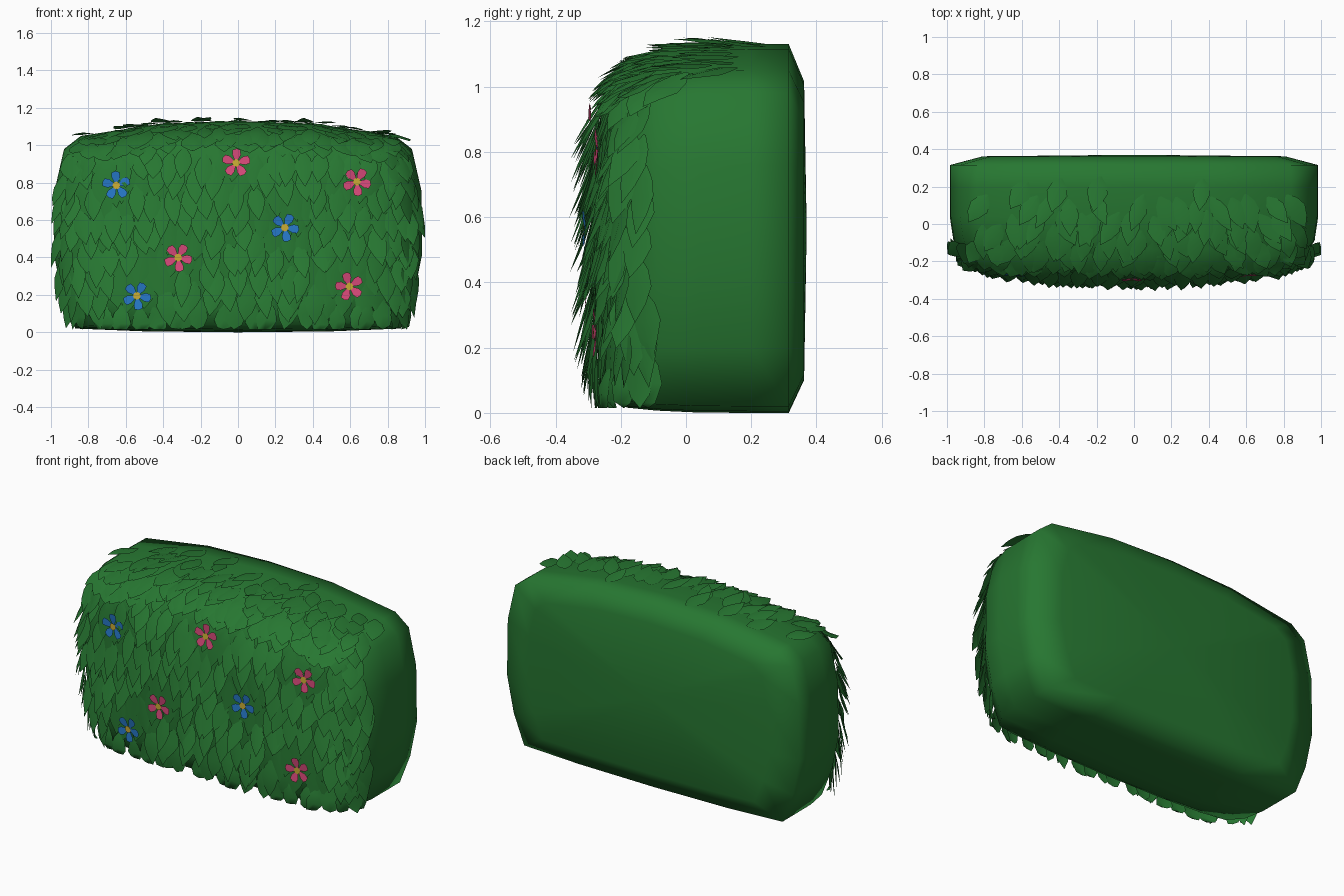
import bpy, math, random
from mathutils import Vector
from mathutils.bvhtree import BVHTree

if "Cube" in bpy.data.objects:
    bpy.data.objects.remove(bpy.data.objects["Cube"])

random.seed(4)


def material(name, color):
    m = bpy.data.materials.new(name)
    m.diffuse_color = (*color, 1)
    m.use_nodes = True
    m.node_tree.nodes["Principled BSDF"].inputs["Base Color"].default_value = m.diffuse_color
    return m


GREEN = material("leaf green", (0.02, 0.184, 0.031))
PINK = material("petal pink", (0.7, 0.07, 0.2))
BLUE = material("petal blue", (0.02, 0.19, 0.58))
YELLOW = material("flower yellow", (0.6, 0.42, 0.035))


def make(name, verts, faces, mat, smooth=False):
    mesh = bpy.data.meshes.new(name)
    mesh.from_pydata([tuple(v) for v in verts], [], faces)
    mesh.materials.append(mat)
    mesh.polygons.foreach_set("use_smooth", [smooth] * len(mesh.polygons))
    mesh.update()
    ob = bpy.data.objects.new(name, mesh)
    bpy.context.collection.objects.link(ob)
    return ob


# Hedge body: one rounded section swept front to back, scaled about a pivot height
section = [(0, 0), (0.5, 0.005), (0.87, 0.02), (0.94, 0.2), (0.985, 0.42),
           (0.98, 0.76), (0.93, 0.98), (0.84, 1.05), (0.42, 1.115), (0, 1.13)]
section += [(-x, z) for x, z in section[-2:0:-1]]
stations = [(-0.278, 0.25, 0.45, 0.5), (-0.262, 0.5, 0.7, 0.4), (-0.23, 0.76, 0.85, 0.25),
            (-0.18, 0.91, 0.92, 0.2), (-0.09, 0.98, 0.965, 0.2), (0.04, 1, 0.995, 0.2),
            (0.2, 1, 1, 0.5), (0.315, 1, 1, 0.5), (0.362, 0.82, 0.81, 0.53)]
N, MID = len(section), 0.565
verts, faces = [], []
for y, sx, sz, piv in stations:
    verts += [Vector((x * sx, y, piv + (z - piv) * sz)) for x, z in section]
for r in range(len(stations) - 1):
    for i in range(N):
        j = (i + 1) % N
        faces.append((r * N + i, r * N + j, (r + 1) * N + j, (r + 1) * N + i))
last = (len(stations) - 1) * N
front_mid, back_mid = len(verts), len(verts) + 1
verts += [Vector((0, -0.283, MID)), Vector((0, 0.37, MID))]
for i in range(N):
    j = (i + 1) % N
    faces.append((front_mid, j, i))
    faces.append((back_mid, last + i, last + j))
# turn every face outward from the middle
centre = Vector((0, 0.04, MID))


def outward(f):
    a, b, c = (verts[k] for k in f[:3])
    return f if (b - a).cross(c - a).dot(a - centre) > 0 else f[::-1]


faces = [outward(f) for f in faces]
make("hedge_body", verts, faces, GREEN, True)
bvh = BVHTree.FromPolygons(verts, faces)

FLOWERS = [(-0.65, 0.785, BLUE), (-0.01, 0.905, PINK), (0.635, 0.805, PINK),
           (0.25, 0.56, BLUE), (-0.32, 0.4, PINK), (-0.54, 0.195, BLUE),
           (0.595, 0.245, PINK)]

# Leaves: folded blades following the body like shingles, tips hanging outward
leaf_verts, leaf_faces = [], []
SHAPE = [(0, 0.12), (0.2, 0.72), (0.45, 1), (0.72, 0.66), (1, 0.02)]


def add_leaf(seed):
    p, n, _, _ = bvh.find_nearest(seed)
    down = Vector((random.uniform(-0.22, 0.22), -0.35, -1))
    if abs(n.x) > 0.6:
        down.y = 0
    d = (down - n * down.dot(n)).normalized()
    side = n.cross(d)
    length = random.uniform(0.17, 0.22)
    width = random.uniform(0.044, 0.058)
    lift = random.uniform(0.04, 0.07) * (0.5 if n.z > 0.6 else 1)
    # lie flat beneath a flower
    tip = p + d * length * 0.6
    if n.y < -0.5 and any(math.hypot(tip.x - f[0], tip.z - f[1]) < 0.16 for f in FLOWERS):
        lift = 0.012
    base = len(leaf_verts)
    for t, w in SHAPE:
        flat = p + d * length * t
        near, n2, _, _ = bvh.find_nearest(flat)
        mid = flat.lerp(near, 0.8) + n.lerp(n2, 0.5).normalized() * (0.006 + lift * t)
        for s in (-1, 0, 1):
            v = mid + side * (s * w * width) - n * (0.008 * abs(s) * w)
            v.z = max(v.z, 0.015)
            v.x = max(-1, min(1, v.x))
            leaf_verts.append(v)
    for r in range(len(SHAPE) - 1):
        for c in (0, 1):
            a = base + r * 3 + c
            f = (a, a + 1, a + 4, a + 3)
            q = [leaf_verts[k] for k in f]
            nn = (q[2] - q[0]).cross(q[3] - q[1])
            leaf_faces.append(f if nn.dot(n) > 0 else f[::-1])


def jit(a):
    return random.uniform(-a, a)


# front rows, wrapping round both ends
row = 0
z = 0.16
while z < 1.05:
    for i in range(-10, 11):
        x = (i + 0.5 * (row % 2)) * 0.092
        add_leaf(Vector((x + jit(0.02), -0.33, z + jit(0.035))))
    if z < 1.0:
        for s in (-1, 1):
            add_leaf(Vector((s * 1.0, -0.26 + jit(0.02), z + jit(0.02))))
            add_leaf(Vector((s * 1.03, -0.21 + jit(0.02), z + jit(0.02))))
    z += 0.105
    row += 1
# top rows, thinning out towards the back
for k, y in enumerate((-0.27, -0.2, -0.12, -0.03, 0.06, 0.15, 0.24)):
    for i in range(-9, 10):
        if random.random() < (0, 0, 0, 0, 0.05, 0.25, 0.75)[k]:
            continue
        x = (i + 0.5 * (k % 2)) * 0.096
        if y > 0 and abs(x) > 0.84:
            continue
        add_leaf(Vector((x + jit(0.02), y + jit(0.02), 1.18)))
make("leaves", leaf_verts, leaf_faces, GREEN, True)


# Flowers: five flat petals and a yellow disc facing out of the hedge
def flower(num, x, z, mat):
    p, n, _, _ = bvh.ray_cast(Vector((x, -1, z)), Vector((0, 1, 0)))
    n = (n + Vector((0, -0.7, 0))).normalized()
    o = p + Vector((0, -0.028, 0))
    u = Vector((0, 0, 1)).cross(n).normalized()
    w = n.cross(u)
    spin = random.uniform(0, 1.2)
    pv, pf = [], []
    for k in range(5):
        a = spin + k * math.tau / 5
        c, s = math.cos(a), math.sin(a)
        ids = []
        for r, t in ((0.008, -0.006), (0.045, -0.023), (0.07, -0.021), (0.077, 0),
                     (0.07, 0.021), (0.045, 0.023), (0.008, 0.006)):
            ids.append(len(pv))
            pv.append(o + u * (r * c - t * s) + w * (r * s + t * c) + n * r * 0.12)
        pf.append(ids)
    make(f"flower_petals_{num}", pv, pf, mat)
    ring = [o + n * 0.009 + u * 0.021 * math.cos(k * math.tau / 8)
            + w * 0.021 * math.sin(k * math.tau / 8) for k in range(8)]
    make(f"flower_centre_{num}", ring, [list(range(8))], YELLOW)


for num, spec in enumerate(FLOWERS, 1):
    flower(num, *spec)
